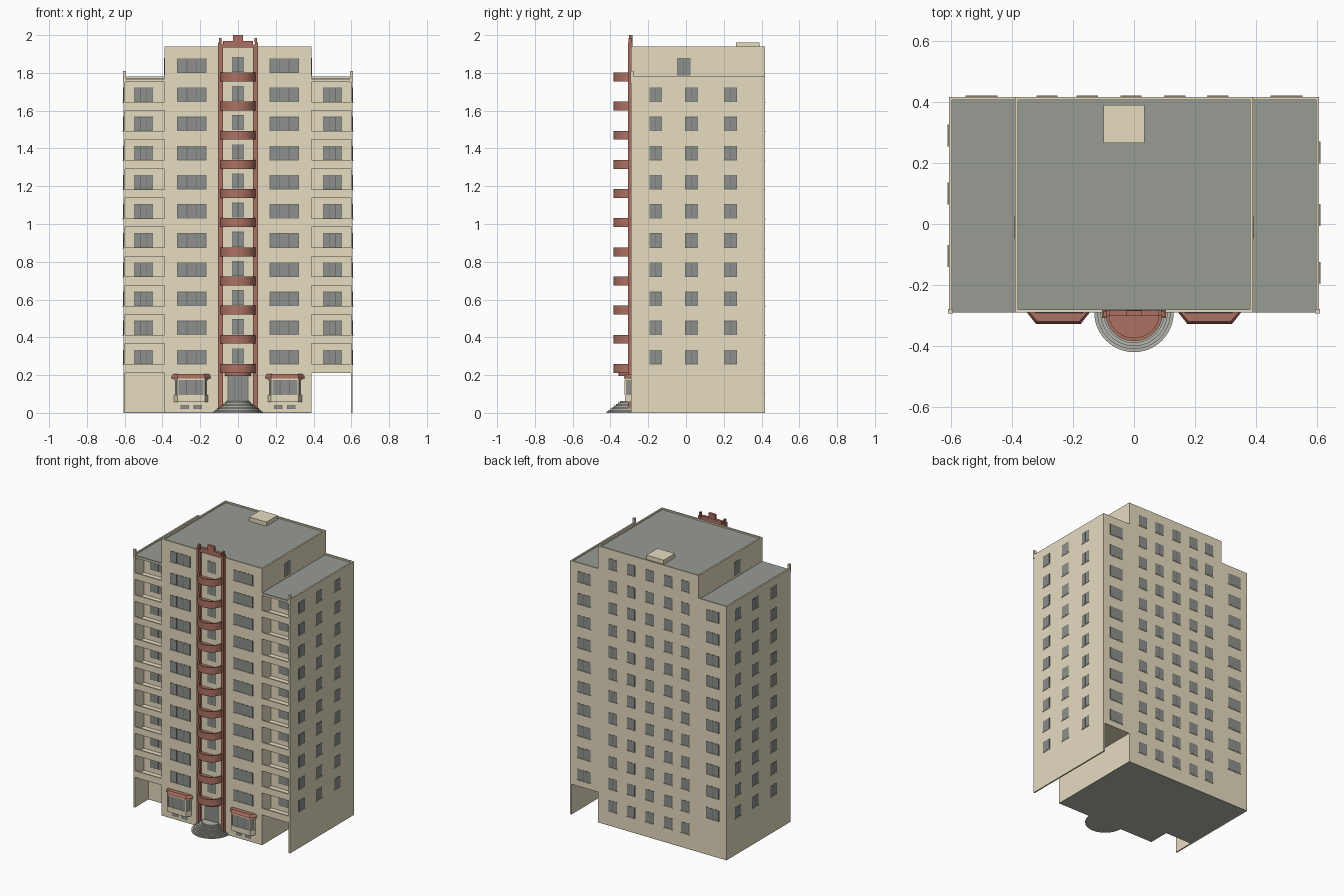
import bpy, bmesh, math

if "Cube" in bpy.data.objects:
    bpy.data.objects.remove(bpy.data.objects["Cube"])


def material(name, r, g, b):
    m = bpy.data.materials.new(name)
    m.use_nodes = True
    m.diffuse_color = (r, g, b, 1)
    m.node_tree.nodes["Principled BSDF"].inputs["Base Color"].default_value = (r, g, b, 1)
    return m


CREAM = material("cream wall", .79, .715, .53)
GREY = material("roof grey", .315, .33, .295)
GLASS = material("window glass", .27, .285, .265)
FRAME = material("window frame", .15, .155, .15)
RED = material("brick red", .42, .165, .122)
STONE = material("step stone", .46, .46, .42)


class Part:
    """Collects boxes and prisms into one named object."""

    def __init__(self, name, mat):
        self.name, self.mat, self.bm = name, mat, bmesh.new()

    def prism(self, low, z0, z1, high=None):
        a = [self.bm.verts.new((x, y, z0)) for x, y in low]
        b = [self.bm.verts.new((x, y, z1)) for x, y in (high or low)]
        self.bm.faces.new(a[::-1])
        self.bm.faces.new(b)
        for i in range(len(a)):
            j = (i + 1) % len(a)
            self.bm.faces.new((a[i], a[j], b[j], b[i]))

    def box(self, x0, x1, y0, y1, z0, z1):
        x0, x1 = sorted((x0, x1))
        y0, y1 = sorted((y0, y1))
        self.prism([(x0, y0), (x1, y0), (x1, y1), (x0, y1)], z0, z1)

    def finish(self):
        bmesh.ops.recalc_face_normals(self.bm, faces=self.bm.faces)
        me = bpy.data.meshes.new(self.name)
        self.bm.to_mesh(me)
        self.bm.free()
        me.materials.append(self.mat)
        ob = bpy.data.objects.new(self.name, me)
        bpy.context.collection.objects.link(ob)
        return ob


PITCH = .1543
FRONT, BACK = -.29, .417
CORE, OUT = .39, .607
WING_TOP, CORE_TOP = 1.78, 1.94
SILL = .257
LOGGIA = FRONT + .1
T = .01
SIDES = (-1, 1)


def arc(r, n=24):
    return [(r * math.cos(math.pi * (1 + i / n)), FRONT + r * math.sin(math.pi * (1 + i / n)))
            for i in range(n + 1)]


# Main tower with rim
tower = Part("tower", CREAM)
tower.box(-CORE, CORE, FRONT, BACK, .004, CORE_TOP - .012)
for s in SIDES:
    tower.box(s * CORE, s * (CORE - T), FRONT, BACK, CORE_TOP - .012, CORE_TOP)
for y, d in ((FRONT, T), (BACK, -T)):
    tower.box(-CORE + T, CORE - T, y, y + d, CORE_TOP - .012, CORE_TOP)
tower.finish()

# Side wings with open loggias
for s, side in zip(SIDES, ("right", "left")):
    wing = Part(side + "_wing", CREAM)
    wing.box(s * CORE, s * (OUT - T), LOGGIA, BACK, .212, 1.762)
    wing.box(s * (OUT - T), s * OUT, FRONT, BACK, 0, WING_TOP)
    wing.box(s * (OUT - .013), s * (OUT + .003), FRONT - .004, FRONT + .012, 1.75, 1.81)
    wing.box(s * CORE, s * (OUT - T), FRONT, LOGGIA, 1.753, 1.762)
    wing.box(s * CORE, s * (OUT - T), BACK, BACK - T, 1.762, WING_TOP)
    for k in range(10):
        z = .212 + k * PITCH
        wing.box(s * CORE, s * (OUT - T), FRONT + T, LOGGIA, z, z + .012)
        wing.box(s * CORE, s * (OUT - T), FRONT, FRONT + T, z, z + .046)
    if s < 0:
        wing.box(-CORE, T - OUT, FRONT + .15, BACK, .004, .212)
    wing.finish()

# Roof coverings, rooftop hatch and base
roofs = Part("roof_covering", GREY)
roofs.box(T - CORE, CORE - T, FRONT + T, BACK - T, CORE_TOP - .012, CORE_TOP - .009)
for s in SIDES:
    roofs.box(s * CORE, s * (OUT - T), FRONT, BACK - T, 1.762, 1.771)
roofs.finish()
hatch = Part("roof_hatch", CREAM)
hatch.box(-.1, .035, .265, .39, CORE_TOP - .01, 1.96)
hatch.finish()
base = Part("ground_plate", STONE)
base.box(-CORE, CORE, FRONT, BACK, 0, .004)
base.box(T - OUT, -CORE, FRONT + .15, BACK, 0, .004)
base.finish()

# Windows: frame plate, panes and slim sill
frames = Part("window_frames", FRAME)
panes = Part("window_panes", GLASS)
sills = Part("window_sills", CREAM)


def window(axis, out, plane, u, z, w, h=.077, n=2, sill=True):
    def slab(part, u0, u1, z0, z1, depth):
        p, q = plane, plane + out * depth
        if axis == "y":
            part.box(u0, u1, p, q, z0, z1)
        else:
            part.box(p, q, u0, u1, z0, z1)
    a = u - w / 2
    edge, bar = .004, .003
    slab(frames, a, a + w, z, z + h, .001)
    step = (w - 2 * edge + bar) / n
    for i in range(n):
        left = a + edge + i * step
        slab(panes, left, left + step - bar, z + edge, z + h - edge, .0016)
    if sill:
        slab(sills, a - .002, a + w + .002, z - .004, z, .004)


for k in range(-1, 11):
    z = SILL + k * PITCH
    for x in (-.285, -.153, -.01, .134, .275):
        window("y", 1, BACK, x, z, .066)
    if k < 0:
        continue
    window("y", -1, FRONT, 0, z + .005, .064, .08, sill=False)
    for s in SIDES:
        window("y", -1, FRONT, s * .245, z, .155, n=3)
        if k < 10:
            window("y", -1, LOGGIA, s * .5, z, .102, n=3, sill=False)
            window("y", 1, BACK, s * .5, z, .102)
            for y in (-.16, .03, .235):
                window("x", s, s * OUT, y if s > 0 else .13 - y, z, .068)

# Roof terrace doors, entrance door and cellar vents
for s in SIDES:
    window("x", s, s * CORE, -.012, 1.785, .072, .095, sill=False)
    for x in (.212, .282):
        window("y", -1, FRONT, s * x, .02, .045, .022, 1, False)
window("y", -1, FRONT, 0, .062, .11, .14, 3, False)
for part in (frames, panes, sills):
    part.finish()

# Ground floor bay windows
for s, side in zip(SIDES, ("right", "left")):
    def bay(hw, nw, depth):
        c = s * .248
        return [(c - hw, FRONT), (c - nw, FRONT - depth), (c + nw, FRONT - depth), (c + hw, FRONT)]
    body = Part(side + "_bay_base", CREAM)
    body.prism(bay(.09, .072, .034), .058, .096)
    body.prism(bay(.09, .072, .034), .174, .182)
    for dx, y in ((-.07, -.031), (.07, -.031), (-.086, -.003), (.086, -.003)):
        x = s * .248 + dx
        body.box(x - .004, x + .004, FRONT + y - .004, FRONT + y + .003, .096, .174)
    body.finish()
    glass = Part(side + "_bay_glass", GLASS)
    glass.prism(bay(.086, .069, .031), .096, .174)
    glass.finish()
    bars = Part(side + "_bay_bars", FRAME)
    for dx in (-.025, .025):
        x = s * .248 + dx
        bars.box(x - .002, x + .002, FRONT - .033, FRONT - .03, .096, .174)
    bars.finish()
    canopy = Part(side + "_bay_canopy", RED)
    canopy.prism(bay(.103, .073, .038), .182, .192)
    canopy.prism(bay(.103, .073, .038), .192, .206, bay(.095, .068, .03))
    canopy.finish()

# Half-round entrance steps
steps = Part("entrance_steps", STONE)
for i in range(8):
    steps.prism(arc(.13 - .01 * i), .008 * i, .008 * (i + 1))
steps.finish()

# Half-round balconies
balconies = Part("round_balconies", RED)
for k in range(11):
    z = .212 + k * PITCH
    balconies.prism(arc(.083), z, z + .012)
    balconies.prism(arc(.094) + arc(.083)[::-1], z, z + .047)
balconies.prism(arc(.068), .195, .212)
rounded = balconies.finish()
bpy.ops.object.select_all(action='DESELECT')
rounded.select_set(True)
bpy.context.view_layer.objects.active = rounded
bpy.ops.object.shade_smooth_by_angle()

# Paired pillars and crown
pillars = Part("entrance_pillars", RED)
for s in SIDES:
    pillars.box(s * .09, s * .105, FRONT - .018, FRONT + .008, .004, 1.962)
    pillars.box(s * .08, s * .09, FRONT - .012, FRONT + .008, .004, 1.95)
    pillars.box(s * .088, s * .1, FRONT - .014, FRONT + .004, 1.962, 1.985)
pillars.box(-.08, .08, FRONT - .012, FRONT + .008, 1.935, 1.968)
pillars.box(-.026, .026, FRONT - .012, FRONT + .006, 1.968, 2.0)
pillars.finish()
